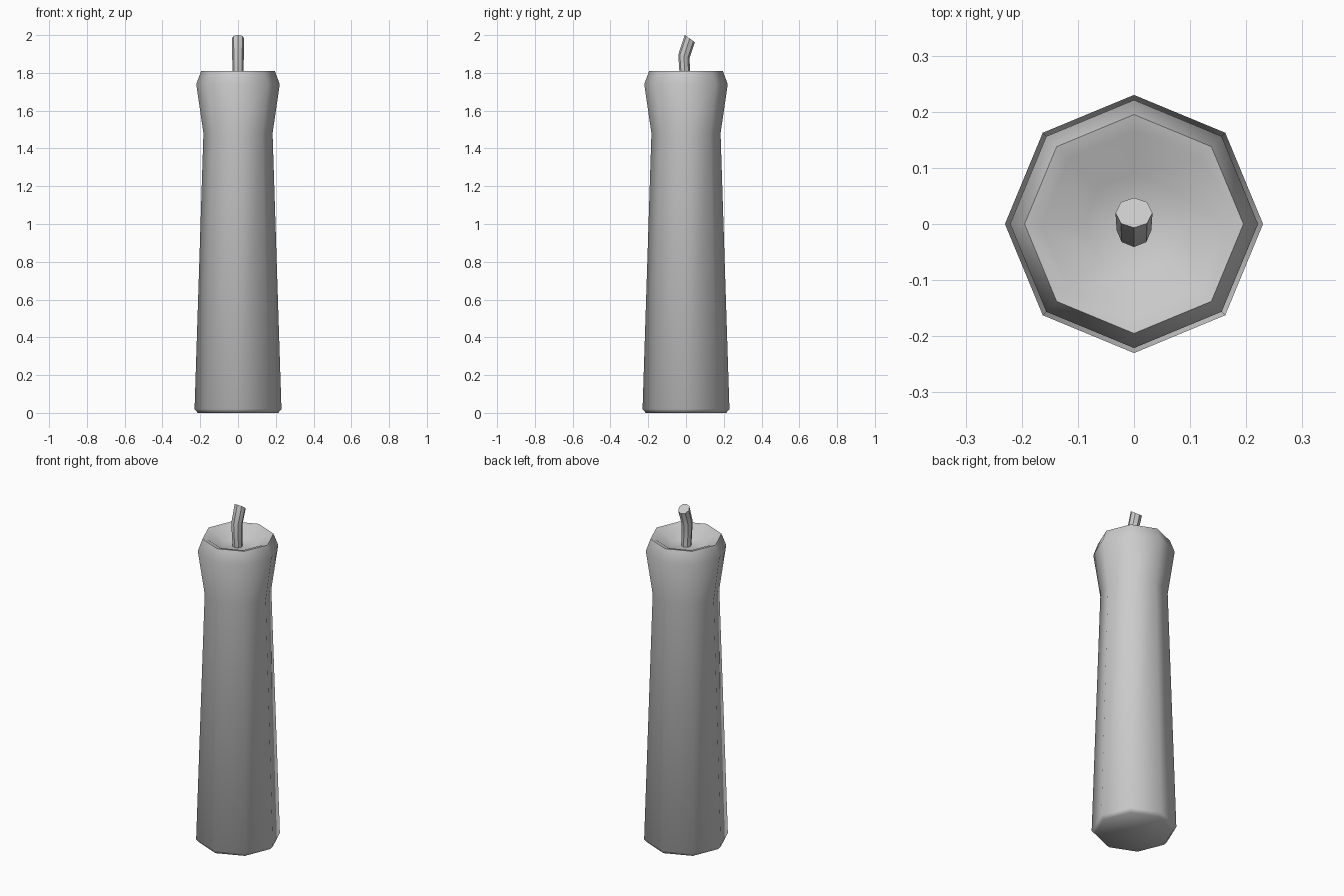
import bpy, bmesh, math
from mathutils import Vector

if "Cube" in bpy.data.objects:
    bpy.data.objects.remove(bpy.data.objects["Cube"])

SIDES = 8


def loft(name, rings, angle):
    """Skin eight-sided rings given as (centre, radius, tilt about x), capped at both ends."""
    bm = bmesh.new()
    loops = []
    for (cy, cz), r, tilt in rings:
        loop = []
        for i in range(SIDES):
            a = 2 * math.pi * i / SIDES
            x, v = r * math.cos(a), r * math.sin(a)
            loop.append(bm.verts.new(Vector((x, cy + v * math.cos(tilt), cz + v * math.sin(tilt)))))
        loops.append(loop)
    for lo, hi in zip(loops, loops[1:]):
        for i in range(SIDES):
            j = (i + 1) % SIDES
            bm.faces.new((lo[i], lo[j], hi[j], hi[i]))
    bm.faces.new(loops[0][::-1])
    bm.faces.new(loops[-1])
    bmesh.ops.recalc_face_normals(bm, faces=bm.faces)
    mesh = bpy.data.meshes.new(name)
    bm.to_mesh(mesh)
    bm.free()
    obj = bpy.data.objects.new(name, mesh)
    bpy.context.collection.objects.link(obj)
    bpy.ops.object.select_all(action='DESELECT')
    obj.select_set(True)
    bpy.context.view_layer.objects.active = obj
    bpy.ops.object.shade_smooth_by_angle(angle=math.radians(angle))
    return obj


# Tapered wax body with flared rim and melted hollow
profile = [(0.213, 0), (0.23, 0.02), (0.183, 1.48), (0.221, 1.74),
           (0.195, 1.81), (0.165, 1.803), (0.09, 1.755)]
loft("candle_body", [((0, z), r, 0) for r, z in profile], 75)

# Bent wick rising from the hollow
loft("wick", [((-0.004, 1.745), 0.027, 0),
              ((-0.011, 1.888), 0.031, math.radians(-15)),
              ((0.020, 1.982), 0.033, math.radians(-36))], 40)
